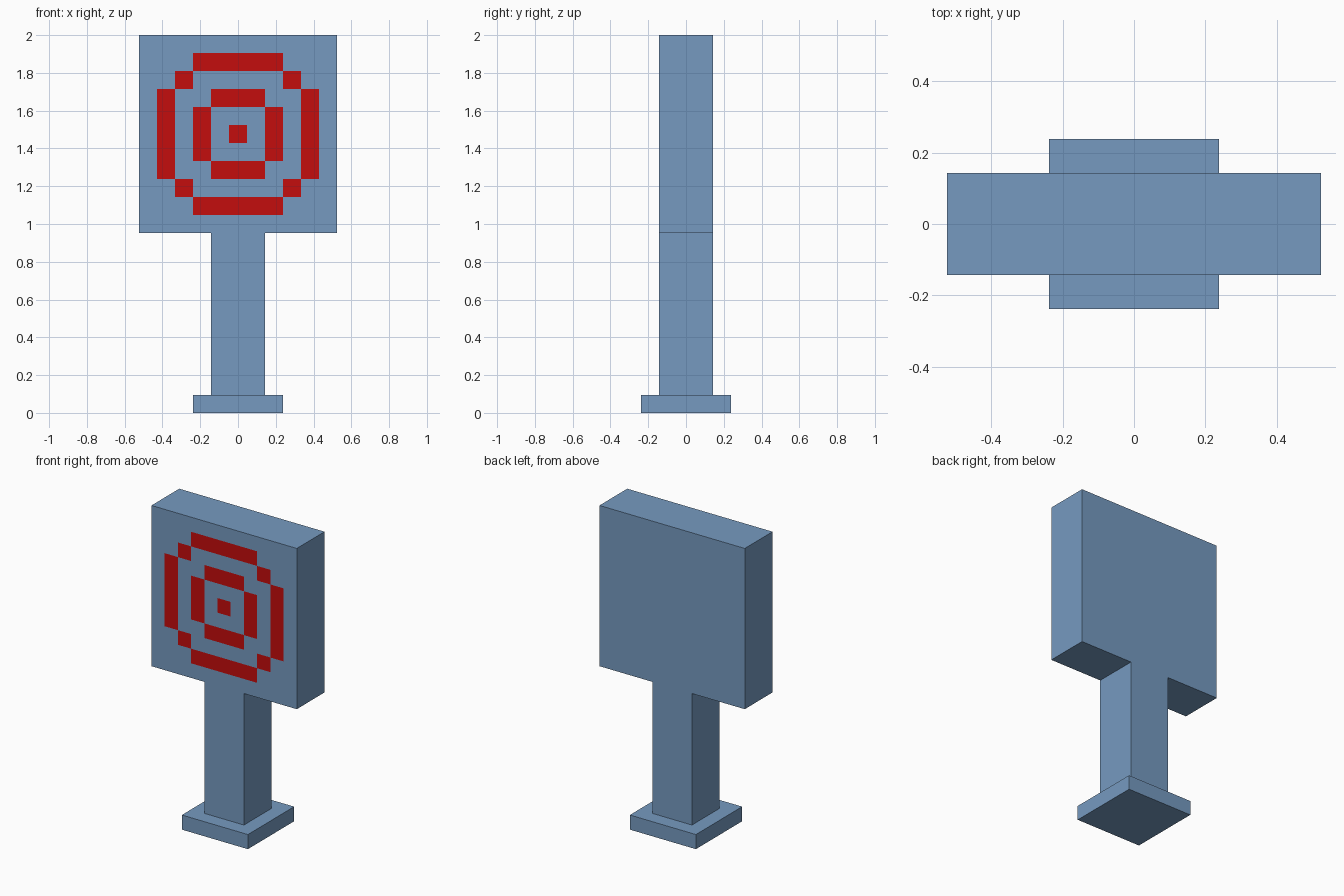
import bpy
import bmesh
from mathutils import Vector

cube = bpy.data.objects.get("Cube")
if cube:
    bpy.data.objects.remove(cube, do_unlink=True)

U = 2 / 21  # grid unit: the sign is 21 units tall


def make_material(name, color):
    mat = bpy.data.materials.new(name)
    mat.use_nodes = True
    mat.diffuse_color = color
    mat.node_tree.nodes["Principled BSDF"].inputs["Base Color"].default_value = color
    return mat


blue = make_material("steel blue", (0.181, 0.323, 0.527, 1))
red = make_material("target red", (0.546, 0.004, 0.004, 1))


def box(name, width, depth, z0, z1):
    """Box centred on x and y, with sizes in grid units."""
    bm = bmesh.new()
    bmesh.ops.create_cube(bm, size=1)
    bmesh.ops.scale(bm, vec=(width * U, depth * U, (z1 - z0) * U), verts=bm.verts)
    bmesh.ops.translate(bm, vec=(0, 0, (z0 + z1) / 2 * U), verts=bm.verts)
    mesh = bpy.data.meshes.new(name)
    bm.to_mesh(mesh)
    bm.free()
    mesh.materials.append(blue)
    obj = bpy.data.objects.new(name, mesh)
    bpy.context.collection.objects.link(obj)
    return obj


box("base_plate", 5, 5, 0, 1)
box("post", 3, 3, 1, 10)
board = box("target_board", 11, 3, 10, 21)


def is_red(col, row):
    """Bullseye rings, by cell distance from the board centre."""
    a, b = sorted((abs(col), abs(row)))
    centre = b == 0
    inner_ring = b == 2 and a < 2
    outer_ring = (b == 4 and a < 3) or (a == 3 and b == 3)
    return centre or inner_ring or outer_ring


# Cut the front of the board into an 11 x 11 grid and paint the rings
bm = bmesh.new()
bm.from_mesh(board.data)
bm.normal_update()
centre_z = 15.5 * U


def front_faces():
    return [f for f in bm.faces if f.normal.y < -0.9]


for axis in (Vector((1, 0, 0)), Vector((0, 0, 1))):
    for i in range(10):
        faces = front_faces()
        edges = {e for f in faces for e in f.edges}
        verts = {v for f in faces for v in f.verts}
        point = Vector((0, 0, centre_z)) + axis * ((i - 4.5) * U)
        bmesh.ops.bisect_plane(bm, geom=faces + list(edges) + list(verts),
                               dist=1e-5, plane_co=point, plane_no=axis)
        bm.normal_update()

for f in front_faces():
    c = f.calc_center_median()
    f.material_index = int(is_red(round(c.x / U), round((c.z - centre_z) / U)))
bm.to_mesh(board.data)
bm.free()
board.data.materials.append(red)
